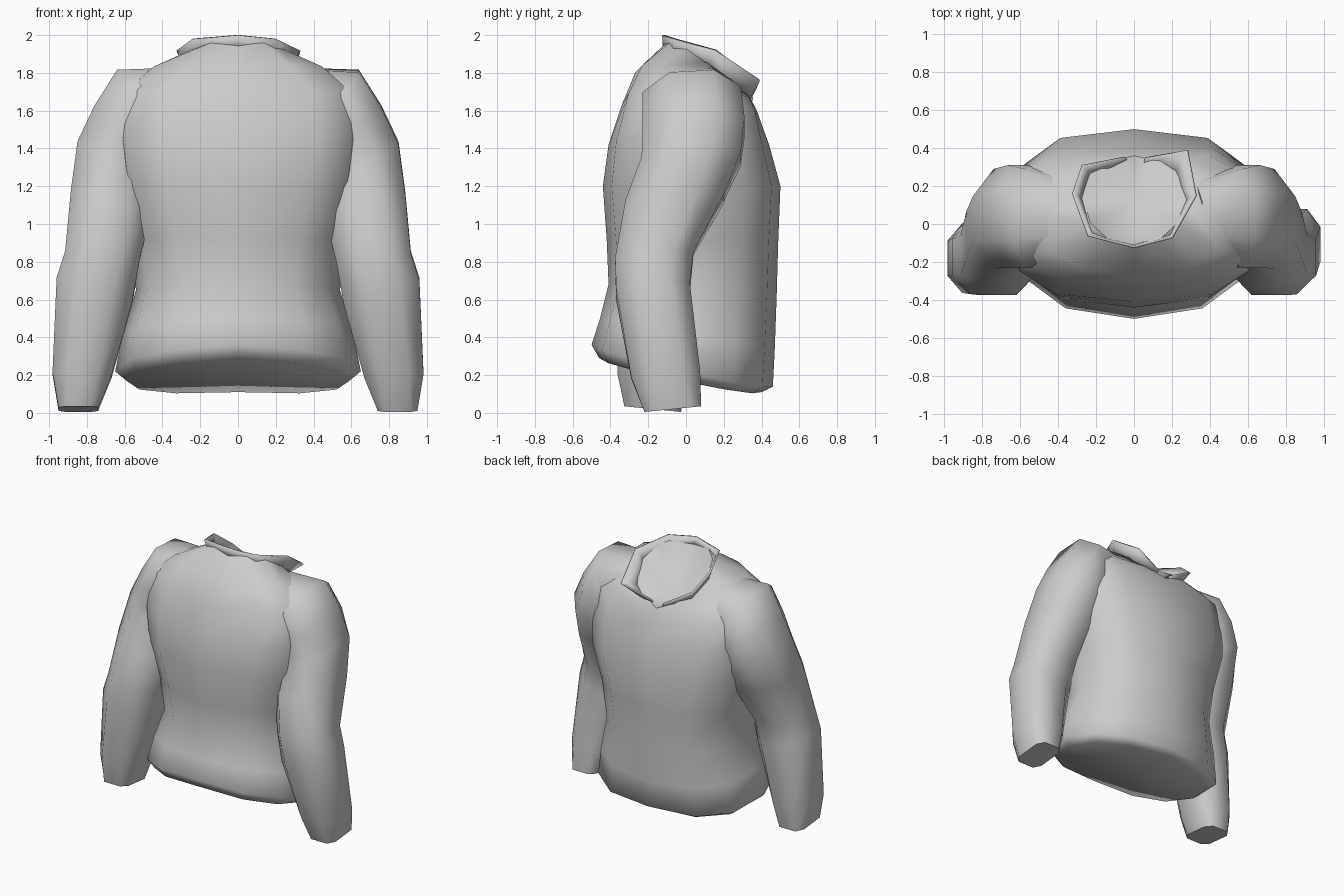
import bpy, bmesh, math
from mathutils import Vector

if "Cube" in bpy.data.objects:
    bpy.data.objects.remove(bpy.data.objects["Cube"])


def finish(bm, name, angle):
    bmesh.ops.recalc_face_normals(bm, faces=bm.faces)
    mesh = bpy.data.meshes.new(name)
    bm.to_mesh(mesh)
    bm.free()
    ob = bpy.data.objects.new(name, mesh)
    bpy.context.collection.objects.link(ob)
    bpy.ops.object.select_all(action='DESELECT')
    ob.select_set(True)
    bpy.context.view_layer.objects.active = ob
    bpy.ops.object.shade_smooth_by_angle(angle=math.radians(angle))
    return ob


def oval(c, u, v, n, e, lift=0.0, start=0.0):
    """Rounded section around c with half-axes u and v; lift raises the u ends."""
    k = math.cos(start) ** e
    pts = []
    for i in range(n):
        a = 2 * math.pi * i / n + start
        x, y = math.cos(a), math.sin(a)
        x, y = math.copysign(abs(x) ** e, x) / k, math.copysign(abs(y) ** e, y) / k
        pts.append(c + u * x + v * y + Vector((0, 0, lift * abs(x))))
    return pts


def loft(name, rings, start_dip, end_dip, angle):
    bm = bmesh.new()
    rows = [[bm.verts.new(p) for p in r] for r in rings]
    n = len(rows[0])
    for a, b in zip(rows, rows[1:]):
        for i in range(n):
            j = (i + 1) % n
            bm.faces.new((a[i], a[j], b[j], b[i]))
    # fan caps with a raised or sunken middle
    for row, dip in ((rows[0], start_dip), (rows[-1], end_dip)):
        mid = sum((v.co for v in row), Vector()) / n
        hub = bm.verts.new(mid + Vector((0, 0, dip)))
        for i in range(n):
            bm.faces.new((row[i], row[(i + 1) % n], hub))
    return finish(bm, name, angle)


# Torso: half width, front y, front z, back y, back z, side lift, roundness
torso = [
    (0.59, -0.46, 0.29, 0.40, 0.11, -0.03, 0.85),
    (0.65, -0.50, 0.36, 0.46, 0.14, -0.03, 0.85),
    (0.61, -0.455, 0.50, 0.47, 0.34, 0.00, 0.85),
    (0.54, -0.41, 0.68, 0.48, 0.62, 0.00, 0.85),
    (0.57, -0.42, 0.92, 0.488, 0.90, 0.00, 0.80),
    (0.64, -0.44, 1.20, 0.50, 1.20, 0.00, 0.72),
    (0.67, -0.41, 1.42, 0.44, 1.42, 0.03, 0.70),
    (0.65, -0.34, 1.63, 0.40, 1.53, 0.11, 0.72),
    (0.50, -0.27, 1.80, 0.375, 1.60, 0.09, 0.85),
    (0.265, -0.115, 1.95, 0.36, 1.63, 0.07, 1.0),
]
rings = []
for hw, fy, fz, by, bz, lift, e in torso:
    f, b = Vector((0, fy, fz)), Vector((0, by, bz))
    rings.append(oval((f + b) / 2, Vector((hw, 0, 0)), (b - f) / 2, 12, e, lift))
loft("torso", rings, 0.0, -0.22, 65)

# Sleeves: inner x, inner z, outer x, outer z, front y, back y, roundness
sleeve = [
    (0.24, 1.50, 0.36, 1.82, -0.15, 0.22, 0.9),
    (0.38, 1.46, 0.64, 1.81, -0.23, 0.29, 0.9),
    (0.42, 1.36, 0.76, 1.62, -0.23, 0.31, 0.9),
    (0.45, 1.22, 0.85, 1.43, -0.235, 0.29, 0.9),
    (0.455, 1.07, 0.885, 1.17, -0.32, 0.20, 0.85),
    (0.52, 0.81, 0.915, 0.85, -0.375, 0.04, 0.8),
    (0.56, 0.58, 0.96, 0.71, -0.37, 0.02, 0.8),
    (0.67, 0.19, 0.982, 0.21, -0.29, 0.075, 0.75),
    (0.74, 0.02, 0.95, 0.02, -0.22, 0.08, 0.5),
]
for name, side, swing in (("right_sleeve", 1, 0.0), ("left_sleeve", -1, -0.11)):
    rings = []
    for ix, iz, ox, oz, fy, by, e in sleeve:
        inner, outer = Vector((side * ix, 0, iz)), Vector((side * ox, 0, oz))
        shift = swing * max(0, 0.6 - (iz + oz) / 2) / 0.6
        c = (inner + outer) / 2 + Vector((0, (fy + by) / 2 + shift, 0))
        v = Vector((0, (by - fy) / 2, 0.015 if swing == 0 else -0.015))
        rings.append(oval(c, (outer - inner) / 2, v, 8, e, 0, math.pi / 8))
    loft(name, rings, 0.0, 0.0, 65)

# Collar: open flared strip, lower edge then upper edge, parting at the back
lower = [(0.05, 0.31, 1.62), (0.20, 0.23, 1.70), (0.27, 0.12, 1.82), (0.19, -0.055, 1.89),
         (0, -0.115, 1.93), (-0.21, -0.045, 1.89), (-0.27, 0.13, 1.82), (-0.22, 0.25, 1.71),
         (-0.03, 0.34, 1.62)]
upper = [(0.06, 0.35, 1.68), (0.28, 0.39, 1.76), (0.325, 0.15, 1.92), (0.20, -0.07, 1.98),
         (0, -0.12, 2.0), (-0.24, -0.06, 1.98), (-0.32, 0.16, 1.92), (-0.27, 0.31, 1.80),
         (-0.05, 0.35, 1.67)]
bm = bmesh.new()
lo, up = [[bm.verts.new(p) for p in edge] for edge in (lower, upper)]
for i in range(len(lo) - 1):
    bm.faces.new((lo[i], lo[i + 1], up[i + 1], up[i]))
collar = finish(bm, "collar", 20)
thick = collar.modifiers.new("thickness", 'SOLIDIFY')
thick.thickness = 0.014
thick.offset = 0
